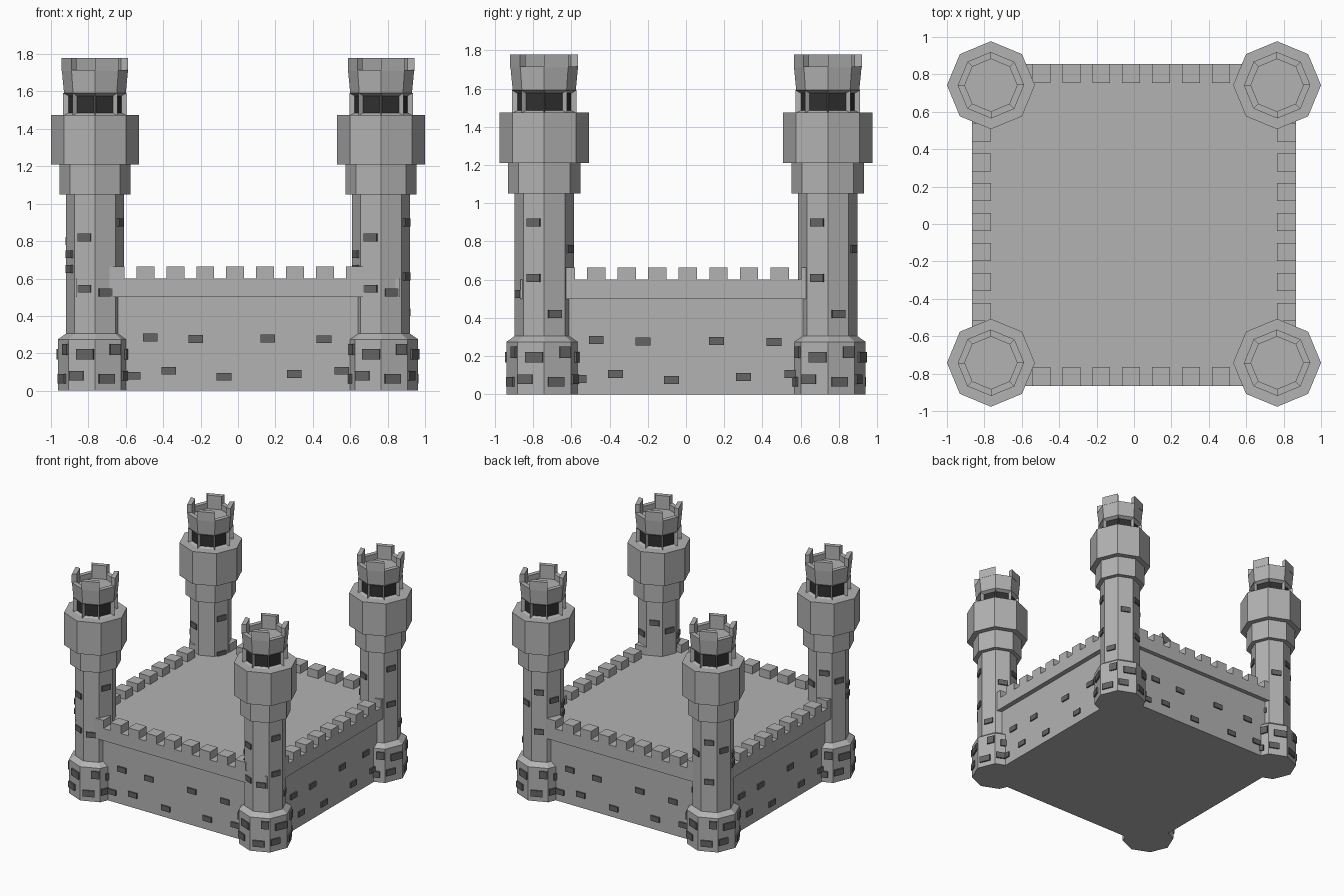
import bpy, bmesh
from math import cos, sin, pi, radians
from mathutils import Matrix, Vector

if "Cube" in bpy.data.objects:
    bpy.data.objects.remove(bpy.data.objects["Cube"])

CX, CY = 0.765, 0.742          # tower centres
APO = cos(pi / 8)              # octagon apothem factor


def material(name, v):
    m = bpy.data.materials.new(name)
    m.diffuse_color = (v, v, v, 1)
    m.use_nodes = True
    m.node_tree.nodes["Principled BSDF"].inputs["Base Color"].default_value = m.diffuse_color
    return m


STONE = material("stone", 0.45)
BRICK = material("dark_brick", 0.13)
DARK = material("dark_opening", 0.03)


def finish(name, bm, mats):
    bmesh.ops.recalc_face_normals(bm, faces=bm.faces)
    me = bpy.data.meshes.new(name)
    bm.to_mesh(me)
    bm.free()
    for m in mats:
        me.materials.append(m)
    ob = bpy.data.objects.new(name, me)
    bpy.context.collection.objects.link(ob)
    return ob


def add_box(bm, centre, size, rot=Matrix.Identity(4)):
    bmesh.ops.create_cube(bm, size=1, matrix=rot @ Matrix.Translation(centre)
                          @ Matrix.Diagonal((*size, 1)))


def add_lathe(bm, profile, sides=8):
    # Rings with corners on the axes; zero radius closes with a cap
    rings = [[bm.verts.new((r * cos(2 * pi * k / sides), r * sin(2 * pi * k / sides), z))
              for k in range(sides)] for r, z in profile]
    walls = []
    for a, b in zip(rings, rings[1:]):
        for k in range(sides):
            n = (k + 1) % sides
            walls.append(bm.faces.new((a[k], a[n], b[n], b[k])))
    bm.faces.new(rings[0])
    bm.faces.new(rings[-1])
    return walls


def copies(ob):
    # The same tower part stands on all four corners
    for i, (x, y) in enumerate([(-CX, -CY), (CX, -CY), (CX, CY), (-CX, CY)]):
        o = ob if i == 0 else ob.copy()
        if i:
            bpy.context.collection.objects.link(o)
        o.location = (x, y, 0)


# Tower shaft with flared base and stepped gallery
bm = bmesh.new()
add_lathe(bm, [(.198, 0), (.198, .275), (.155, .305), (.155, 1.05), (.19, 1.05),
               (.19, 1.21), (.235, 1.21), (.235, 1.475), (.15, 1.475)])
copies(finish("tower", bm, [STONE]))

# Lantern room with a recessed opening on each side
bm = bmesh.new()
walls = add_lathe(bm, [(.17, 1.47), (.17, 1.592)])
bm.normal_update()
bmesh.ops.inset_individual(bm, faces=walls, thickness=.022)
for f in walls:
    n = Vector((f.calc_center_median().x, f.calc_center_median().y, 0)).normalized()
    for v in f.verts:
        v.co -= n * .025
    f.material_index = 1
copies(finish("tower_lantern", bm, [STONE, DARK]))

# Crown with a sunken floor and a merlon on every other side
bm = bmesh.new()
add_lathe(bm, [(.165, 1.59), (.177, 1.715), (.14, 1.715), (.14, 1.67)])
for k in range(0, 8, 2):
    pts = [(r, a) for r, a in ((.14, k), (.178, k), (.178, k + 1), (.14, k + 1))]
    lo, hi = [[bm.verts.new((r * cos(a * pi / 4), r * sin(a * pi / 4), z)) for r, a in pts]
              for z in (1.71, 1.78)]
    bm.faces.new(lo)
    bm.faces.new(hi)
    for i in range(4):
        j = (i + 1) % 4
        bm.faces.new((lo[i], lo[j], hi[j], hi[i]))
copies(finish("tower_crown", bm, [STONE]))

# Raised bricks on tower sides: side index -> heights
bm = bmesh.new()
shaft = {0: [.42], 1: [.76], 2: [.55, .87], 3: [.8],
         4: [.65, .73], 5: [.82, .545], 6: [.525], 7: [.9, .61]}
for k, heights in shaft.items():
    rot = Matrix.Rotation((k + .5) * pi / 4, 4, 'Z')
    for z in heights:
        add_box(bm, (.155 * APO, 0, z), (.022, .075, .042), rot)
    if k % 2:
        add_box(bm, (.198 * APO, .02, .195), (.022, .1, .055), rot)
        add_box(bm, (.198 * APO, -.03, .08), (.022, .08, .05), rot)
    else:
        add_box(bm, (.198 * APO, -.01, .065), (.022, .09, .05), rot)
        add_box(bm, (.198 * APO, .04, .22), (.022, .06, .06), rot)
copies(finish("tower_bricks", bm, [BRICK]))

# Main keep block and overhanging upper band
bm = bmesh.new()
add_box(bm, (0, 0, .255), (1.65, 1.64, .51))
finish("keep_walls", bm, [STONE])
bm = bmesh.new()
add_box(bm, (0, -.005, .55), (1.73, 1.72, .1))
finish("roof_band", bm, [STONE])

# Merlons along all four edges
bm = bmesh.new()
for k in range(9):
    p = (k - 4) * .16
    for s in (-1, 1):
        add_box(bm, (p - .015, s * .81 - .005, .63), (.096, .1, .07))
        add_box(bm, (s * .815, p + .01, .63), (.1, .096, .07))
finish("roof_merlons", bm, [STONE])

# Raised bricks on the four walls
bm = bmesh.new()
spots = [(-.47, .285), (-.225, .277), (.16, .28), (.46, .275), (-.56, .08),
         (-.37, .107), (-.075, .075), (.3, .09), (.555, .107)]
for q in range(4):
    rot = Matrix.Rotation(radians(90 * q), 4, 'Z')
    for u, z in spots:
        add_box(bm, (u, -.825 if q % 2 else -.82, z), (.078, .022, .042), rot)
finish("wall_bricks", bm, [BRICK])
